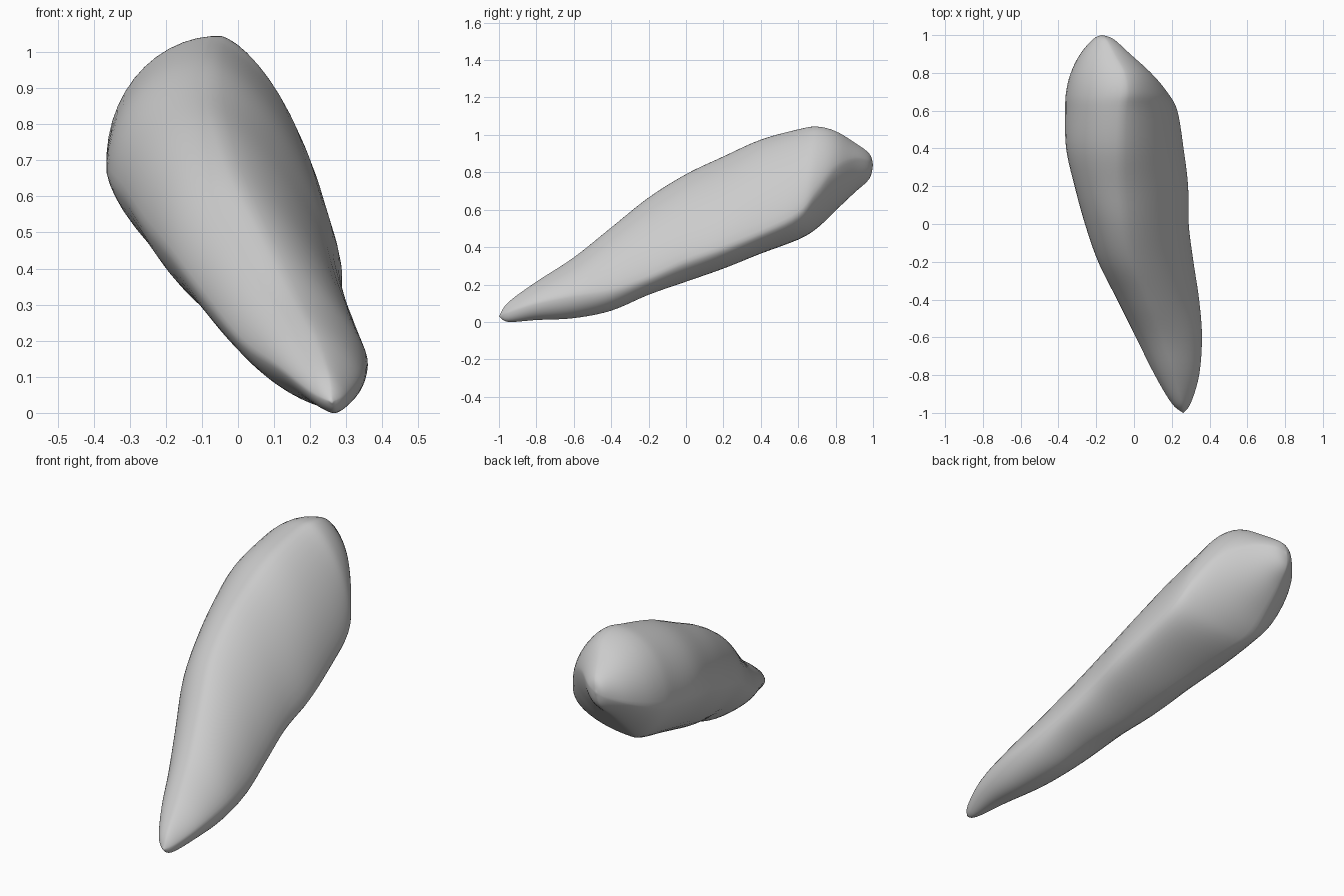
import bpy
import bmesh
from math import sin, cos, tau, pi

cube = bpy.data.objects.get("Cube")
if cube:
    bpy.data.objects.remove(cube)

RING_SIDES = 48
STEPS = 5

# Cross-sections along the length:
# y, then left (x, z), right (x, z), bottom (x, z), top (x, z)
SECTIONS = [
    (-1, .26, .03, .26, .03, .26, .03, .26, .03),
    (-.95, .2, .06, .3, .05, .265, 0, .25, .105),
    (-.8, .11, .13, .345, .1, .26, .01, .21, .215),
    (-.6, .01, .2, .36, .14, .24, .02, .14, .345),
    (-.4, -.09, .32, .345, .17, .2, .06, .06, .505),
    (-.2, -.19, .45, .315, .24, .14, .145, -.02, .665),
    (0, -.26, .53, .29, .33, .06, .215, -.06, .79),
    (.2, -.315, .61, .287, .4, .01, .285, -.08, .885),
    (.4, -.36, .66, .263, .48, -.06, .365, -.08, .975),
    (.6, -.365, .69, .23, .58, -.13, .44, -.07, 1.03),
    (.7, -.36, .71, .175, .7, -.18, .5, -.05, 1.045),
    (.8, -.335, .74, .09, .82, -.19, .595, -.06, 1.02),
    (.9, -.285, .78, -.02, .87, -.19, .69, -.11, .96),
    (.98, -.215, .82, -.11, .86, -.18, .765, -.15, .9),
    (1, -.17, .84, -.17, .84, -.17, .84, -.17, .84),
]


def blend(a, b, c, d, t):
    """Smooth curve through b and c, guided by a and d."""
    return b + t / 2 * (c - a + t * (2 * a - 5 * b + 4 * c - d
                                     + t * (3 * (b - c) + d - a)))


def smooth_sections():
    last = len(SECTIONS) - 1
    for i in range(last):
        near = [SECTIONS[min(max(k, 0), last)] for k in range(i - 1, i + 3)]
        for s in range(STEPS):
            yield [blend(*values, s / STEPS) for values in zip(*near)]
    yield SECTIONS[-1]


def ring_points(section):
    """Lopsided oval made of four arcs between the extreme points."""
    y, lx, lz, rx, rz, bx, bz, tx, tz = section
    for k in range(RING_SIDES):
        angle = tau * (k + .5) / RING_SIDES
        c, s = cos(angle), sin(angle)
        # The upper right and lower left arcs are flatter than the others
        flat = 1.35 if c * s > 0 else 1
        u, v = abs(c) ** flat, abs(s) ** flat
        mid_x, end_z = (tx, tz) if s > 0 else (bx, bz)
        end_x, mid_z = (rx, rz) if c > 0 else (lx, lz)
        yield (mid_x + (end_x - mid_x) * u, y, mid_z + (end_z - mid_z) * v)


# Tapered body lofted through the rings
bm = bmesh.new()
rings = [[bm.verts.new(p) for p in ring_points(s)] for s in smooth_sections()]
for first, second in zip(rings, rings[1:]):
    for k in range(RING_SIDES):
        n = (k + 1) % RING_SIDES
        bm.faces.new((first[k], first[n], second[n], second[k]))

# Close both pointed ends
for ring in (rings[0], rings[-1]):
    bmesh.ops.pointmerge(bm, verts=ring, merge_co=ring[0].co.copy())
bmesh.ops.recalc_face_normals(bm, faces=bm.faces)

mesh = bpy.data.meshes.new("tapered_body")
bm.to_mesh(mesh)
bm.free()
body = bpy.data.objects.new("tapered_body", mesh)
bpy.context.collection.objects.link(body)

# Plain light grey surface
grey = bpy.data.materials.new("light_grey")
grey.use_nodes = True
colour = (.6, .6, .6, 1)
grey.diffuse_color = colour
grey.node_tree.nodes["Principled BSDF"].inputs["Base Color"].default_value = colour
mesh.materials.append(grey)

bpy.context.view_layer.objects.active = body
body.select_set(True)
bpy.ops.object.shade_smooth_by_angle(angle=pi / 3)
